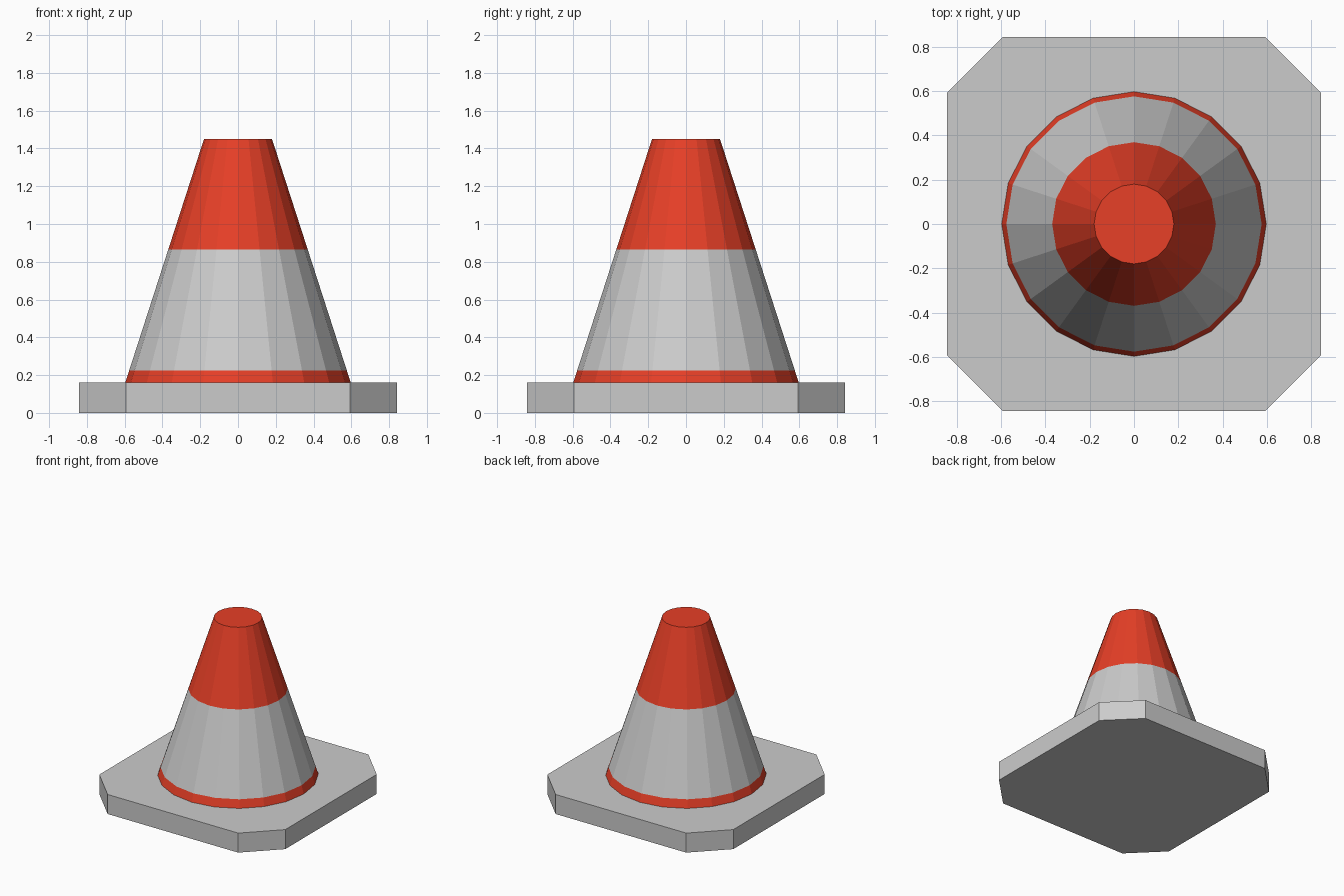
import bpy, bmesh
from math import cos, sin, tau

if "Cube" in bpy.data.objects:
    bpy.data.objects.remove(bpy.data.objects["Cube"])

SIDES = 20
Z0, R0, Z1, R1 = 0.16, 0.597, 1.45, 0.18

red = bpy.data.materials.new("red")
red.diffuse_color = (0.8, 0.05, 0.02, 1)
red.use_nodes = True
red.node_tree.nodes["Principled BSDF"].inputs["Base Color"].default_value = red.diffuse_color


def finish(bm, name, mat=None):
    bmesh.ops.recalc_face_normals(bm, faces=bm.faces)
    mesh = bpy.data.meshes.new(name)
    bm.to_mesh(mesh)
    bm.free()
    if mat:
        mesh.materials.append(mat)
    obj = bpy.data.objects.new(name, mesh)
    bpy.context.collection.objects.link(obj)
    return obj


def cone_band(name, low, high, mat=None, cap=False):
    """Slice of the tapering cone between two heights."""
    bm = bmesh.new()
    rings = []
    for z in (low, high):
        r = R0 + (R1 - R0) * (z - Z0) / (Z1 - Z0)
        rings.append([bm.verts.new((r * cos(tau * i / SIDES), r * sin(tau * i / SIDES), z))
                      for i in range(SIDES)])
    a, b = rings
    for i in range(SIDES):
        j = (i + 1) % SIDES
        bm.faces.new((a[i], a[j], b[j], b[i]))
    if cap:
        bm.faces.new(b)
    return finish(bm, name, mat)


# Square base plate with chamfered corners
H, C = 0.843, 0.592
bm = bmesh.new()
outline = [(H, -C), (H, C), (C, H), (-C, H), (-H, C), (-H, -C), (-C, -H), (C, -H)]
bottom = bm.faces.new([bm.verts.new((x, y, 0)) for x, y in outline])
top = bmesh.ops.extrude_face_region(bm, geom=[bottom], use_keep_orig=True)["geom"]
bmesh.ops.translate(bm, verts=[v for v in top if isinstance(v, bmesh.types.BMVert)],
                    vec=(0, 0, Z0))
finish(bm, "base_plate")

# Cone body in three flush colour bands
cone_band("lower_red_band", Z0, 0.225, red)
cone_band("white_band", 0.225, 0.865)
cone_band("upper_red_cone", 0.865, Z1, red, cap=True)
